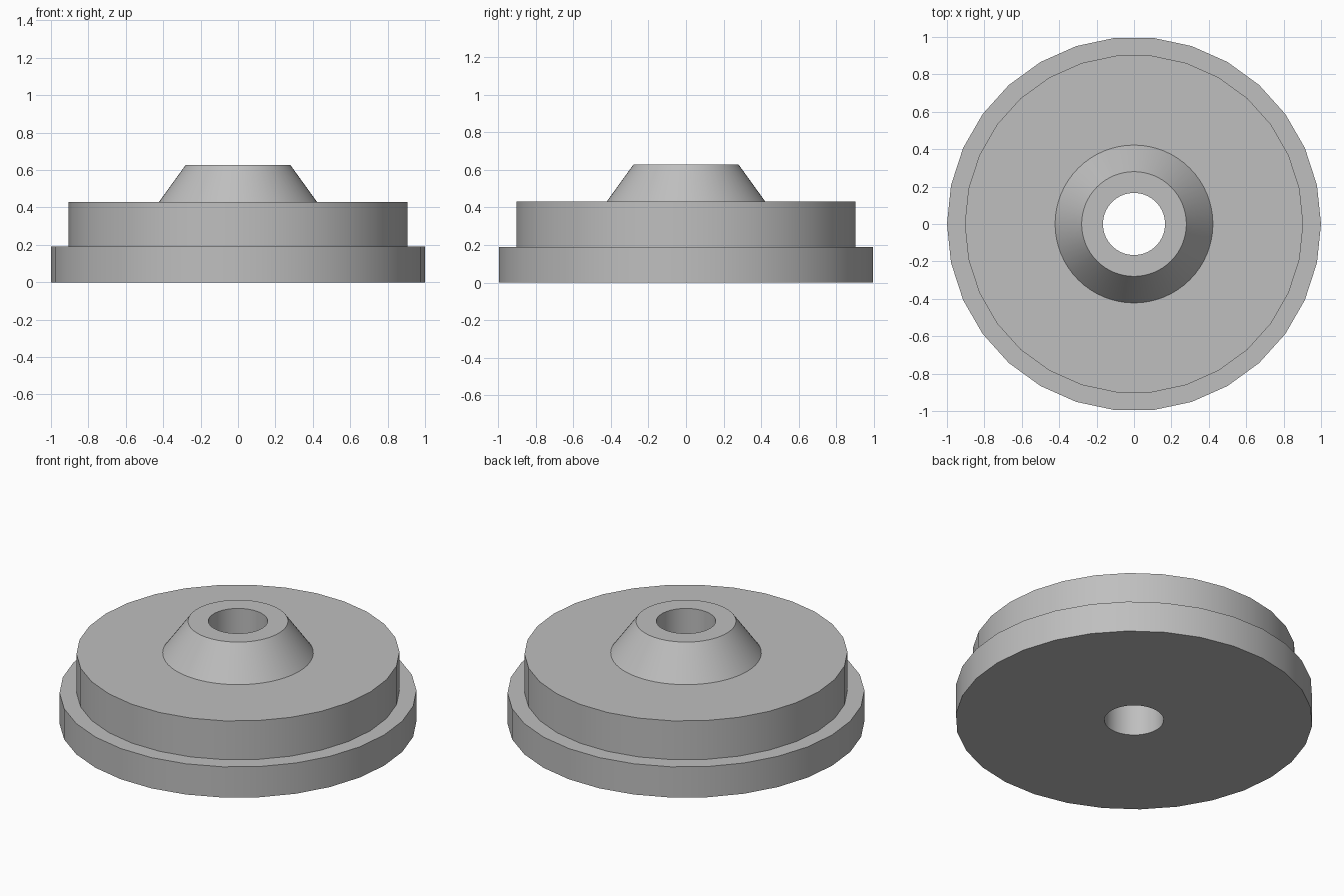
import bpy
import bmesh
from math import cos, sin, pi, radians

if "Cube" in bpy.data.objects:
    bpy.data.objects.remove(bpy.data.objects["Cube"], do_unlink=True)

OUTER_SIDES, HUB_SIDES = 30, 64

grey = bpy.data.materials.new("plain grey")
grey.use_nodes = True
colour = (0.52, 0.52, 0.52, 1)
grey.diffuse_color = colour
grey.node_tree.nodes["Principled BSDF"].inputs["Base Color"].default_value = colour

bm = bmesh.new()


def ring(radius, z, sides):
    """Closed loop of vertices at one height."""
    return [bm.verts.new((radius * cos(2 * pi * i / sides),
                          radius * sin(2 * pi * i / sides), z)) for i in range(sides)]


def skin(a, b):
    """Quads between two loops with the same number of sides."""
    n = len(a)
    for i in range(n):
        j = (i + 1) % n
        bm.faces.new((a[i], a[j], b[j], b[i]))


def flat_annulus(outer, inner):
    """Flat face with a hole between loops of different side counts."""
    edges = []
    for loop in (outer, inner):
        for i, v in enumerate(loop):
            w = loop[(i + 1) % len(loop)]
            edges.append(bm.edges.get((v, w)) or bm.edges.new((v, w)))
    bmesh.ops.triangle_fill(bm, use_beauty=True, edges=edges, normal=(0, 0, 1))


# Wide flange and the slightly narrower disc above it
steps = [ring(r, z, OUTER_SIDES) for r, z in
         ((1.0, 0), (1.0, 0.19), (0.905, 0.19), (0.905, 0.43))]
for low, high in zip(steps, steps[1:]):
    skin(low, high)

# Conical hub and the bore running down through the body
hub = [ring(r, z, HUB_SIDES) for r, z in
       ((0.422, 0.43), (0.28, 0.627), (0.166, 0.627), (0.166, 0))]
for a, b in zip(hub, hub[1:]):
    skin(a, b)

# Top of the disc around the hub, and the underside around the bore
flat_annulus(steps[-1], hub[0])
flat_annulus(steps[0], hub[-1])

bmesh.ops.recalc_face_normals(bm, faces=bm.faces)
mesh = bpy.data.meshes.new("stepped_flange")
bm.to_mesh(mesh)
bm.free()
mesh.materials.append(grey)
flange = bpy.data.objects.new("stepped_flange", mesh)
bpy.context.collection.objects.link(flange)

# Smooth round walls with crisp rims
bpy.ops.object.select_all(action="DESELECT")
flange.select_set(True)
bpy.context.view_layer.objects.active = flange
bpy.ops.object.shade_smooth_by_angle(angle=radians(30))
